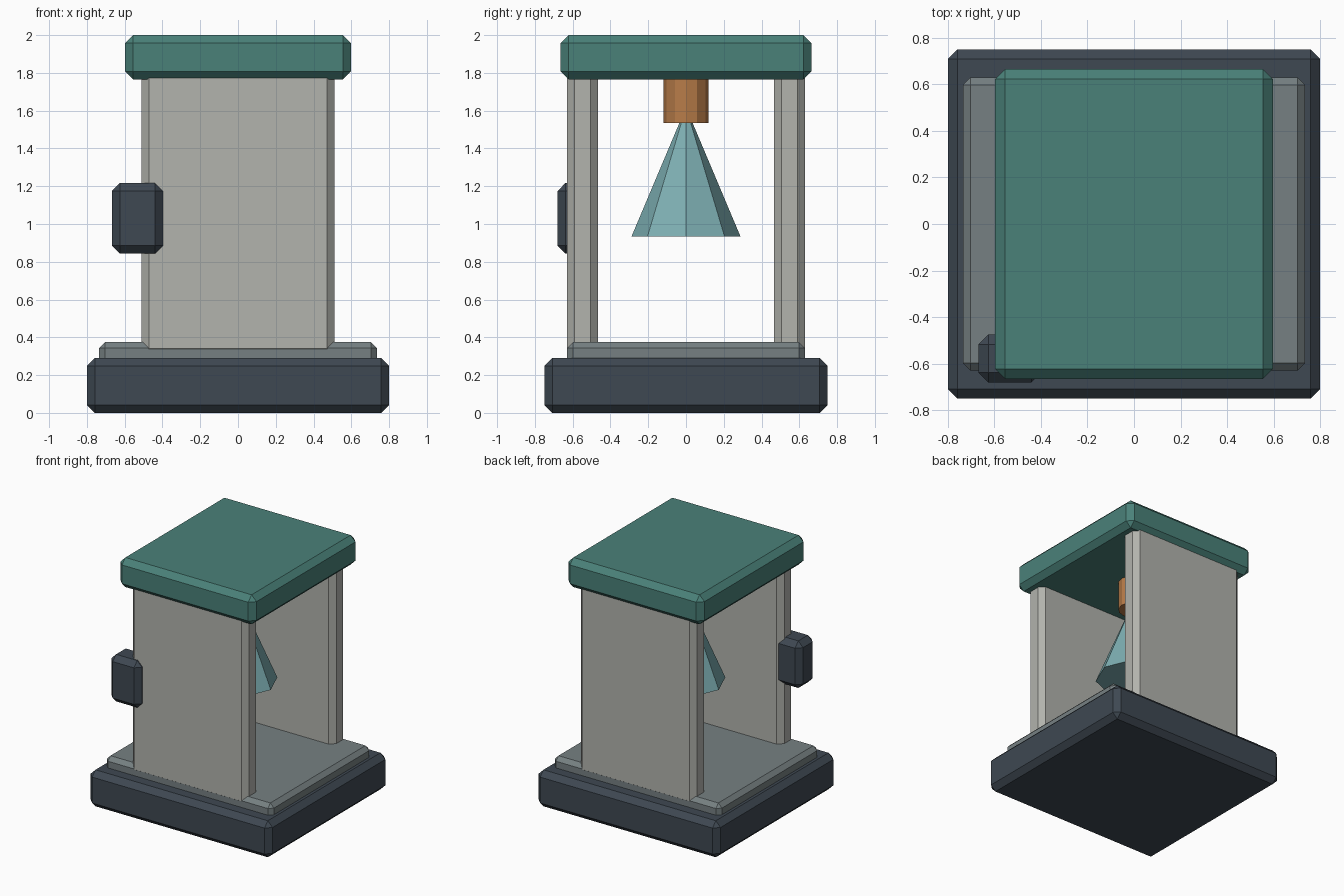
import bpy, bmesh
from mathutils import Matrix

if "Cube" in bpy.data.objects:
    bpy.data.objects.remove(bpy.data.objects["Cube"])


def material(name, hex_code):
    def lin(c):
        return c / 12.92 if c <= 0.04045 else ((c + 0.055) / 1.055) ** 2.4
    m = bpy.data.materials.new(name)
    m.diffuse_color = [lin(int(hex_code[i:i + 2], 16) / 255) for i in (0, 2, 4)] + [1]
    m.use_nodes = True
    m.node_tree.nodes["Principled BSDF"].inputs["Base Color"].default_value = m.diffuse_color
    return m


SLATE = material("dark slate", "3E4852")
GREY = material("mid grey", "768082")
STONE = material("pale stone", "B2B3AD")
TEAL = material("teal green", "4A8179")
COPPER = material("copper", "B87C49")
GLASS = material("pale blue", "7DAEB2")


def finish(name, bm, mat):
    mesh = bpy.data.meshes.new(name)
    bm.to_mesh(mesh)
    bm.free()
    mesh.materials.append(mat)
    ob = bpy.data.objects.new(name, mesh)
    bpy.context.collection.objects.link(ob)
    return ob


def box(name, lo, hi, chamfer, mat):
    size = [b - a for a, b in zip(lo, hi)]
    mid = [(a + b) / 2 for a, b in zip(lo, hi)]
    bm = bmesh.new()
    bmesh.ops.create_cube(bm, size=1, matrix=Matrix.Translation(mid) @ Matrix.Diagonal((*size, 1)))
    ob = finish(name, bm, mat)
    mod = ob.modifiers.new("chamfer", 'BEVEL')
    mod.width = chamfer
    mod.segments = 1
    mod.limit_method = 'NONE'
    return ob


def frustum(name, sides, r_bottom, r_top, z0, z1, mat):
    bm = bmesh.new()
    bmesh.ops.create_cone(bm, cap_ends=True, segments=sides, radius1=r_bottom, radius2=r_top,
                          depth=z1 - z0, matrix=Matrix.Translation((0, 0, (z0 + z1) / 2)))
    return finish(name, bm, mat)


# Plinth and floor tray
box("base", (-0.8, -0.75, 0), (0.8, 0.75, 0.29), 0.042, SLATE)
box("floor_tray", (-0.735, -0.63, 0.22), (0.735, 0.63, 0.375), 0.032, GREY)

# Front and back walls
for name, side in (("front_wall", -1), ("back_wall", 1)):
    y0, y1 = sorted((side * 0.465, side * 0.631))
    box(name, (-0.512, y0, 0.30), (0.512, y1, 1.82), 0.04, STONE)

# Roof slab
box("roof", (-0.598, -0.665, 1.765), (0.598, 0.665, 2.0), 0.043, TEAL)

# Hanging socket and cone shade
frustum("socket", 12, 0.118, 0.118, 1.535, 1.80, COPPER)
frustum("cone_shade", 8, 0.288, 0.033, 0.935, 1.54, GLASS)

# Box on the front left edge
box("side_box", (-0.668, -0.68, 0.843), (-0.398, -0.475, 1.217), 0.042, SLATE)
